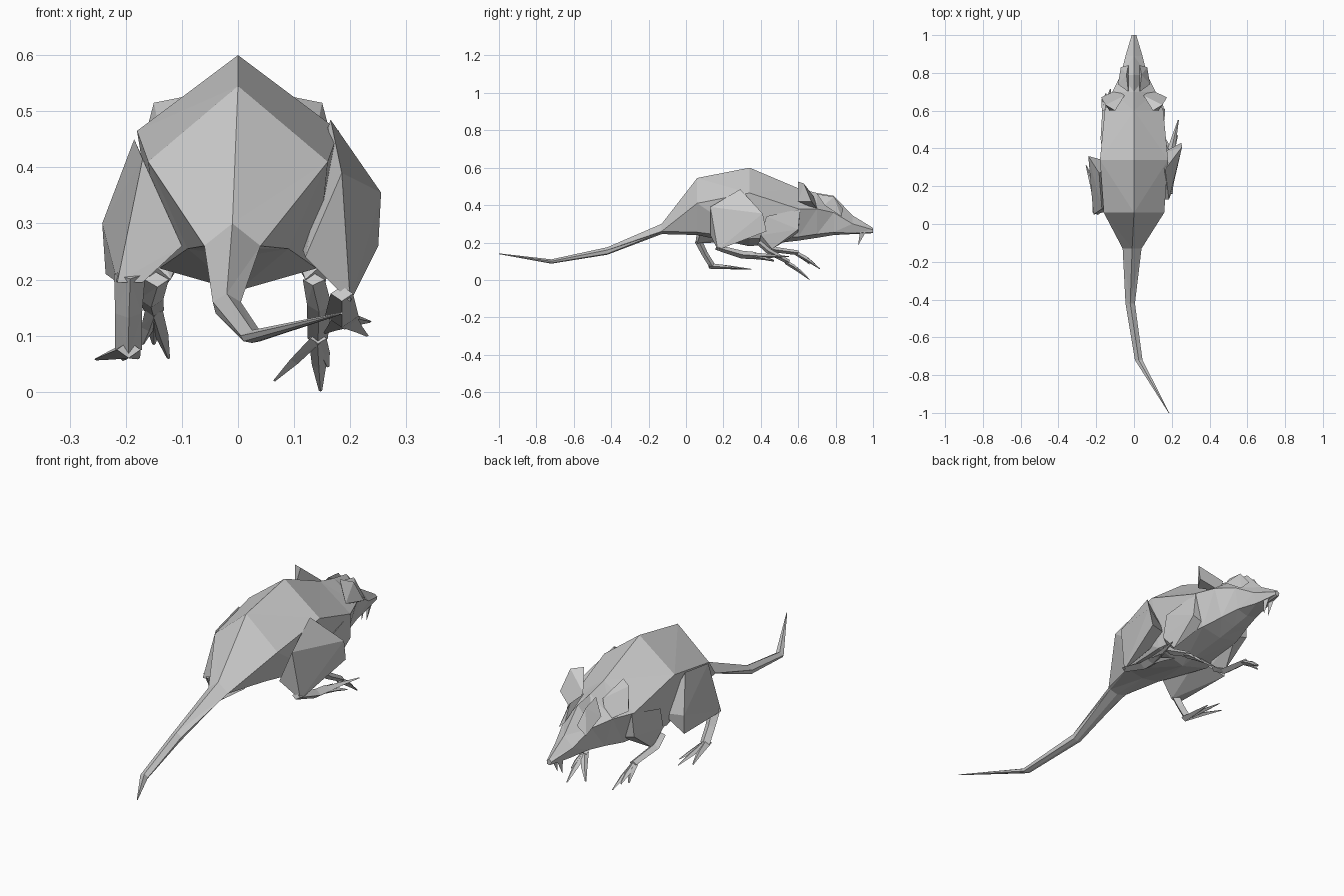
import bpy, bmesh
from mathutils import Vector


def finish(name, bm):
    bmesh.ops.recalc_face_normals(bm, faces=bm.faces)
    me = bpy.data.meshes.new(name)
    bm.to_mesh(me)
    bm.free()
    ob = bpy.data.objects.new(name, me)
    bpy.context.collection.objects.link(ob)
    return ob


def loft(name, rings):
    bm = bmesh.new()
    loops = [[bm.verts.new(p) for p in r] for r in rings]
    for a, b in zip(loops, loops[1:]):
        n = len(a)
        for i in range(n):
            j = (i + 1) % n
            bm.faces.new((a[i], a[j], b[j], b[i]))
    bm.faces.new(loops[0])
    bm.faces.new(loops[-1])
    bmesh.ops.triangulate(bm, faces=bm.faces)
    return finish(name, bm)


def hull(name, pts, side=1):
    bm = bmesh.new()
    for x, y, z in pts:
        bm.verts.new((x * side, y, z))
    res = bmesh.ops.convex_hull(bm, input=bm.verts)
    junk = [v for v in res["geom_interior"] if isinstance(v, bmesh.types.BMVert)]
    if junk:
        bmesh.ops.delete(bm, geom=junk, context="VERTS")
    return finish(name, bm)


def limb(name, path):
    # four-sided tapering tube through (x, y, z, radius) points
    pts = [Vector(p[:3]) for p in path]
    rings = []
    for i, p in enumerate(pts):
        d = (pts[min(i + 1, len(pts) - 1)] - pts[max(i - 1, 0)]).normalized()
        s = d.cross(Vector((0, 0, 1))).normalized()
        u = s.cross(d)
        r = path[i][3]
        rings.append([p + s * r, p + u * r * .7, p - s * r, p - u * r * .7])
    return loft(name, rings)


def body_ring(y, xc, top, w1, z1, w2, z2, bottom):
    return [(xc, y, top), (xc + w1, y, z1), (xc + w2, y, z2),
            (xc, y, bottom), (xc - w2, y, z2), (xc - w1, y, z1)]


# Tail, torso and head in one continuous skin
loft("body_head_tail", [body_ring(*s) for s in (
    (-1.0, .185, .142, .002, .14, .002, .139, .138),
    (-.72, .025, .11, .02, .10, .015, .09, .087),
    (-.42, -.02, .175, .025, .16, .02, .14, .135),
    (-.13, -.01, .30, .05, .26, .04, .255, .245),
    (.06, 0, .545, .16, .41, .09, .255, .24),
    (.34, 0, .60, .18, .465, .14, .22, .18),
    (.60, 0, .49, .155, .38, .10, .23, .21),
    (.70, 0, .465, .115, .38, .075, .245, .225),
    (.79, 0, .45, .07, .36, .055, .255, .24),
    (.89, 0, .345, .045, .30, .03, .25, .245),
    (1.0, 0, .278, .012, .268, .01, .255, .25))])

# Ears, brows, teeth and shoulders, mirrored
for side, tag in ((1, "right"), (-1, "left")):
    hull(tag + "_ear", [(.05, .68, .45), (.09, .71, .37), (.10, .60, .525),
                        (.15, .63, .515), (.175, .67, .42), (.13, .60, .42)], side)
    hull(tag + "_brow", [(.03, .70, .46), (.04, .79, .445), (.085, .74, .40),
                         (.07, .83, .34), (.03, .84, .38)], side)
    hull(tag + "_tooth", [(.006, .93, .255), (.022, .93, .255), (.014, .96, .255),
                          (.012, .92, .185)], side)
    hull(tag + "_upper_arm", [(.15, .61, .38), (.09, .60, .25), (.17, .43, .34),
                              (.165, .40, .24), (.12, .39, .20), (.15, .46, .165),
                              (.09, .45, .28), (.155, .60, .27)], side)

# Thighs, posed differently on each side
hull("right_thigh", [(.185, .13, .39), (.165, .29, .485), (.255, .41, .355),
                     (.25, .43, .26), (.20, .17, .16), (.12, .13, .24), (.10, .35, .30)])
hull("left_thigh", [(-.17, .08, .415), (-.185, .27, .45), (-.242, .36, .30),
                    (-.236, .35, .21), (-.215, .05, .195), (-.17, .06, .195),
                    (-.10, .08, .26), (-.10, .32, .26)])

# Lower legs with toes spreading from the last joint
legs = {
    "right_front": ([(.135, .39, .20, .02), (.145, .44, .155, .022), (.142, .55, .095, .018)],
                    [(.065, .64, .02), (.147, .66, .002), (.16, .61, .045)]),
    "left_front": ([(-.145, .39, .20, .022), (-.155, .45, .165, .022), (-.15, .60, .145, .018)],
                   [(-.124, .715, .06), (-.15, .69, .085), (-.17, .66, .085)]),
    "right_hind": ([(.185, .16, .175, .02), (.185, .30, .135, .03), (.19, .37, .13, .028)],
                   [(.235, .55, .125), (.23, .47, .10), (.155, .47, .105)]),
    "left_hind": ([(-.193, .065, .21, .028), (-.195, .10, .14, .024), (-.195, .14, .075, .024)],
                  [(-.253, .31, .058), (-.205, .35, .057), (-.178, .30, .06)]),
}
for name, (path, toes) in legs.items():
    limb(name + "_leg", path)
    for i, tip in enumerate(toes):
        x, y, z, r = path[-1]
        limb(f"{name}_toe_{i + 1}", [(x, y - .015, z, r * .9),
             (*Vector((x, y, z)).lerp(Vector(tip), .5), .013), (*tip, .003)])
